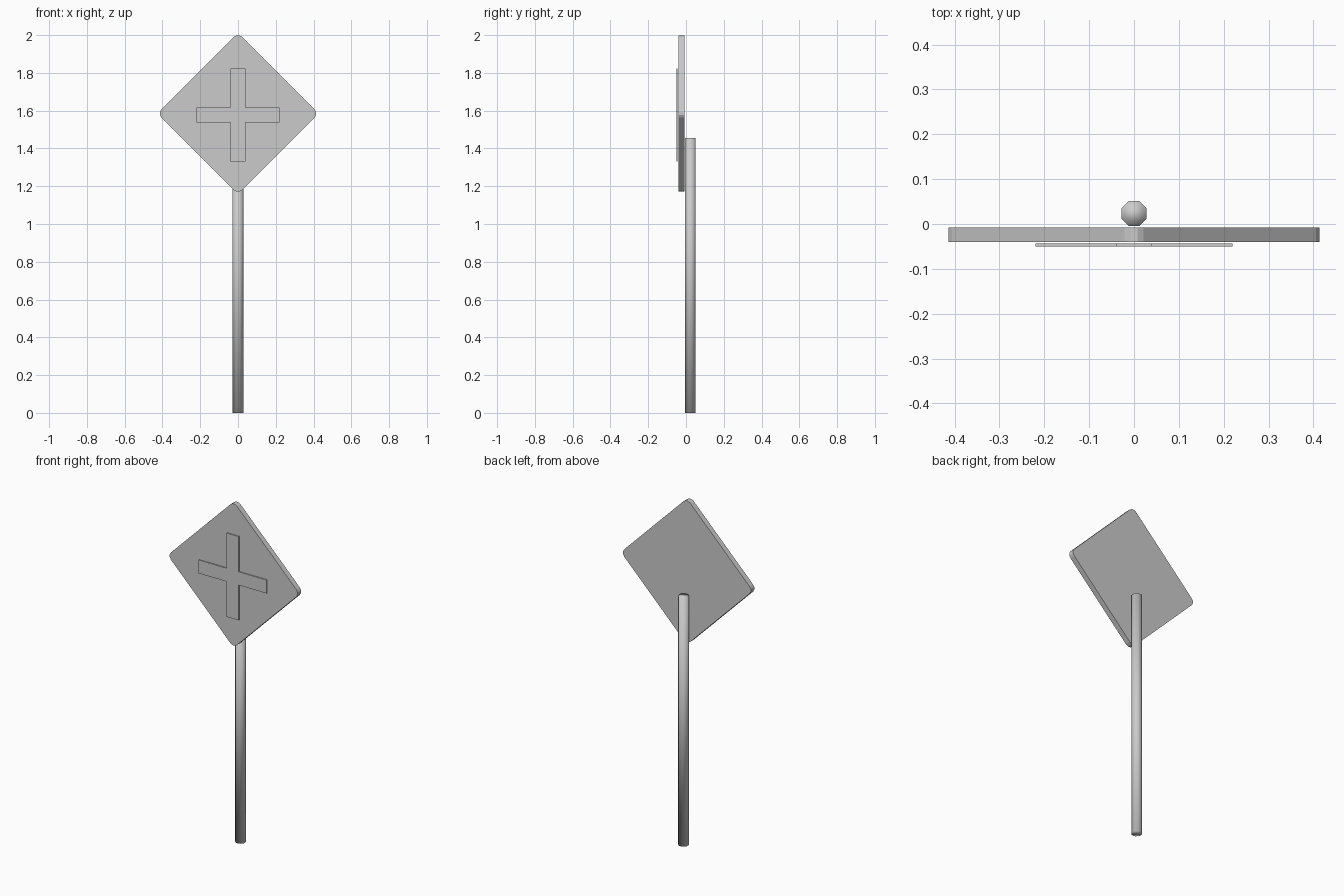
import bpy
import bmesh
from math import pi, cos, sin

cube = bpy.data.objects.get("Cube")
if cube:
    bpy.data.objects.remove(cube, do_unlink=True)

grey = bpy.data.materials.new("plain grey")
grey.use_nodes = True
colour = (0.6, 0.6, 0.6, 1)
grey.diffuse_color = colour
grey.node_tree.nodes["Principled BSDF"].inputs["Base Color"].default_value = colour


def extrude_profile(name, points, y_front, y_back):
    """Solid plate from an x-z outline, extruded along y."""
    bm = bmesh.new()
    face = bm.faces.new([bm.verts.new((x, y_front, z)) for x, z in points])
    geom = bmesh.ops.extrude_face_region(bm, geom=[face])["geom"]
    moved = [g for g in geom if isinstance(g, bmesh.types.BMVert)]
    bmesh.ops.translate(bm, verts=moved, vec=(0, y_back - y_front, 0))
    bmesh.ops.recalc_face_normals(bm, faces=bm.faces)
    mesh = bpy.data.meshes.new(name)
    bm.to_mesh(mesh)
    bm.free()
    mesh.materials.append(grey)
    obj = bpy.data.objects.new(name, mesh)
    bpy.context.collection.objects.link(obj)
    return obj


# Post: eight-sided, softly shaded
height, flat_radius = 1.455, 0.028
bpy.ops.mesh.primitive_cylinder_add(
    vertices=8, radius=flat_radius / cos(pi / 8), depth=height,
    location=(0, 0.023, height / 2), rotation=(0, 0, pi / 8))
post = bpy.context.object
post.name = "post"
post.data.materials.append(grey)
bpy.ops.object.shade_smooth()

# Diamond board with rounded corners
reach, radius, steps, centre_z = 0.415, 0.03, 3, 1.585
outline = []
for corner in range(4):
    a = corner * pi / 2
    for i in range(steps + 1):
        b = a - pi / 4 + i * pi / 2 / steps
        outline.append(((reach - radius) * cos(a) + radius * cos(b),
                        centre_z + (reach - radius) * sin(a) + radius * sin(b)))
extrude_profile("sign_board", outline, -0.04, -0.008)

# Raised cross on the front of the board
arm_x, arm_z, half, cross_z = 0.22, 0.245, 0.039, 1.577
quarter = [(arm_x, half), (half, half), (half, arm_z)]
cross = (quarter + [(-x, z) for x, z in reversed(quarter)]
         + [(-x, -z) for x, z in quarter] + [(x, -z) for x, z in reversed(quarter)])
extrude_profile("cross_symbol", [(x, cross_z + z) for x, z in cross], -0.05, -0.044)
